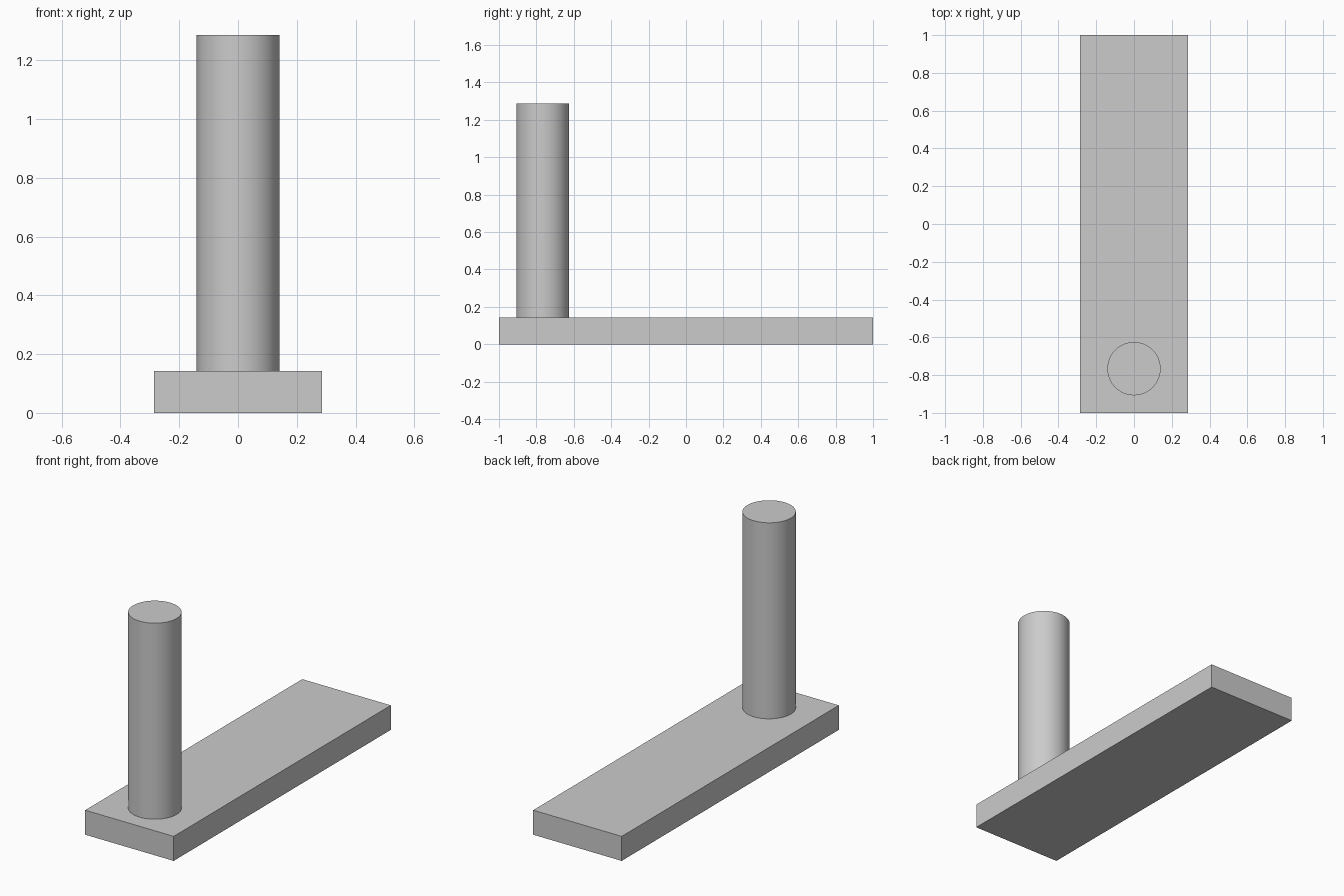
import bpy
import math

cube = bpy.data.objects.get("Cube")
if cube:
    bpy.data.objects.remove(cube, do_unlink=True)

# Single grey material
GREY = (0.6, 0.6, 0.6, 1.0)
grey = bpy.data.materials.new("plain grey")
grey.use_nodes = True
grey.diffuse_color = GREY
grey.node_tree.nodes["Principled BSDF"].inputs["Base Color"].default_value = GREY

BASE_WIDTH, BASE_LENGTH, BASE_HEIGHT = 0.571, 2.0, 0.143
POST_RADIUS, POST_TOP, POST_Y = 0.141, 1.286, -0.766


def finish(name):
    obj = bpy.context.object
    obj.name = obj.data.name = name
    obj.data.materials.append(grey)
    return obj


# Flat rectangular base
bpy.ops.mesh.primitive_cube_add(size=1, location=(0, 0, BASE_HEIGHT / 2))
base = finish("base_plate")
base.scale = (BASE_WIDTH, BASE_LENGTH, BASE_HEIGHT)
bpy.ops.object.transform_apply(location=False, rotation=False, scale=True)

# Round upright post near the front, standing on the base
height = POST_TOP - BASE_HEIGHT
bpy.ops.mesh.primitive_cylinder_add(
    vertices=64, radius=POST_RADIUS, depth=height,
    location=(0, POST_Y, BASE_HEIGHT + height / 2))
finish("upright_post")
bpy.ops.object.shade_smooth_by_angle(angle=math.radians(30))
